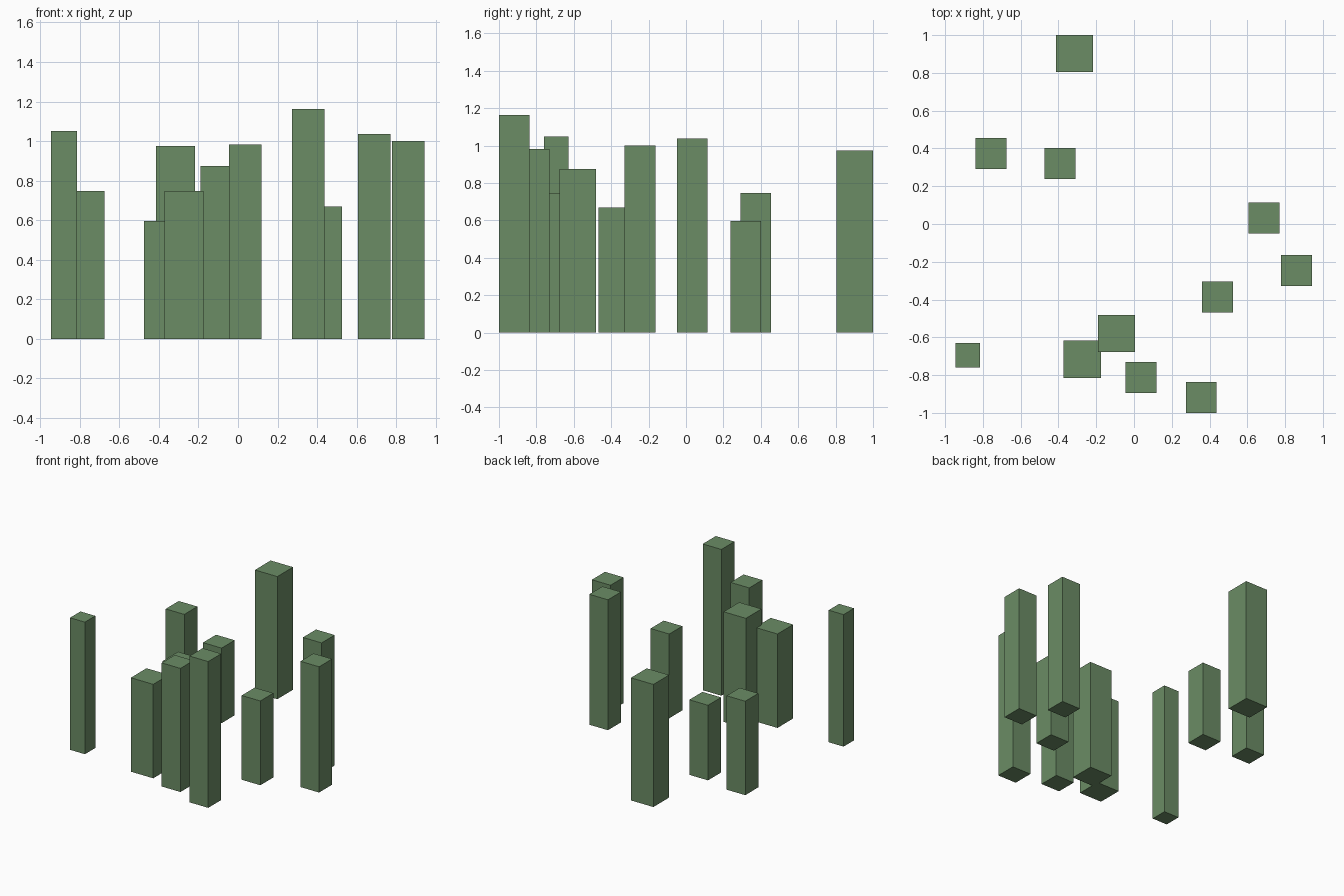
import bpy

if "Cube" in bpy.data.objects:
    bpy.data.objects.remove(bpy.data.objects["Cube"])

# One flat green for every pillar
green = bpy.data.materials.new("sage green")
green.diffuse_color = (0.147, 0.262, 0.130, 1)
green.use_nodes = True
green.node_tree.nodes["Principled BSDF"].inputs["Base Color"].default_value = green.diffuse_color


def pillar(name, x, y, width, height):
    """Square upright block standing on the ground."""
    bpy.ops.mesh.primitive_cube_add(size=1, location=(x, y, height / 2))
    obj = bpy.context.object
    obj.name = name
    obj.scale = (width, width, height)
    bpy.ops.object.transform_apply(location=False, rotation=False, scale=True)
    obj.data.materials.append(green)


SLIM, MEDIUM, WIDE = 0.131, 0.164, 0.197

# Scattered pillars: x, y, width, height
layout = [
    (-0.880, -0.695, SLIM, 1.05),
    (-0.758, 0.373, MEDIUM, 0.747),
    (-0.393, 0.320, MEDIUM, 0.597),
    (-0.315, 0.902, WIDE, 0.975),
    (0.688, 0.033, MEDIUM, 1.037),
    (0.861, -0.246, MEDIUM, 1.00),
    (0.443, -0.387, MEDIUM, 0.67),
    (0.356, -0.918, MEDIUM, 1.163),
    (0.037, -0.812, MEDIUM, 0.983),
    (-0.092, -0.579, WIDE, 0.875),
    (-0.274, -0.716, WIDE, 0.747),
]
for i, spec in enumerate(layout, 1):
    pillar(f"pillar_{i}", *spec)
